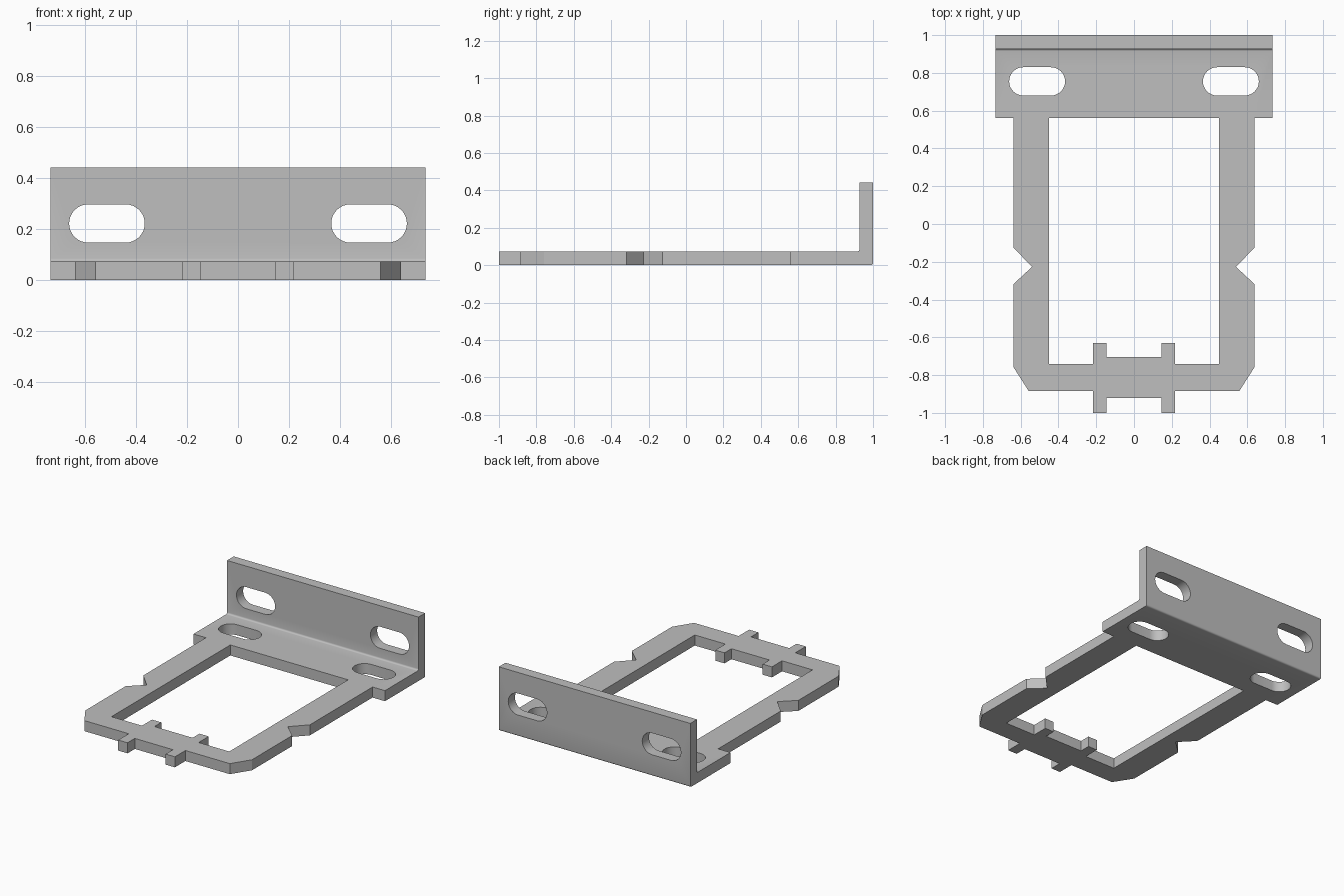
import bpy
import bmesh
import math
from mathutils import Matrix

if "Cube" in bpy.data.objects:
    bpy.data.objects.remove(bpy.data.objects["Cube"], do_unlink=True)

THICK = 0.073
WALL_TOP = 0.442
HALF_WIDTH = 0.733
BEND = 0.012

steel = bpy.data.materials.new("grey metal")
steel.use_nodes = True
GREY = (0.52, 0.52, 0.52, 1)
steel.diffuse_color = GREY
steel.node_tree.nodes["Principled BSDF"].inputs["Base Color"].default_value = GREY


def prism(name, points, low, high, matrix=Matrix()):
    """Extrude a 2D outline along local z, then place it."""
    bm = bmesh.new()
    face = bm.faces.new([bm.verts.new((x, y, low)) for x, y in points])
    new = bmesh.ops.extrude_face_region(bm, geom=[face])["geom"]
    top = [v for v in new if isinstance(v, bmesh.types.BMVert)]
    bmesh.ops.translate(bm, verts=top, vec=(0, 0, high - low))
    bm.transform(matrix)
    bmesh.ops.recalc_face_normals(bm, faces=bm.faces)
    mesh = bpy.data.meshes.new(name)
    bm.to_mesh(mesh)
    bm.free()
    mesh.materials.append(steel)
    obj = bpy.data.objects.new(name, mesh)
    bpy.context.collection.objects.link(obj)
    return obj


def mirrored(half):
    return half + [(-x, y) for x, y in reversed(half)]


def arc(cx, cy, r, start, end, steps):
    angles = [math.radians(start + (end - start) * i / steps) for i in range(steps + 1)]
    return [(cx + r * math.cos(a), cy + r * math.sin(a)) for a in angles]


def slot(cx, cy, half_straight=0.073, r=0.075):
    return (arc(cx + half_straight, cy, r, -90, 90, 16)
            + arc(cx - half_straight, cy, r, 90, 270, 16))


def cut(target, cutter, operation):
    mod = target.modifiers.new(cutter.name, 'BOOLEAN')
    mod.operation = operation
    mod.solver = 'EXACT'
    mod.object = cutter
    cutter.hide_render = True
    cutters.append(cutter)


cutters = []

# Bent sheet: side profile in (y, z), swept along x
wall_y = 1 - THICK
profile = ([(-1.1, 0)]
           + arc(1 - BEND, BEND, BEND, -90, 0, 4)
           + [(1, WALL_TOP), (wall_y, WALL_TOP)]
           + arc(wall_y - BEND, THICK + BEND, BEND, 0, -90, 4)
           + [(-1.1, THICK)])
yz_to_world = Matrix(((0, 0, 1, 0), (1, 0, 0, 0), (0, 1, 0, 0), (0, 0, 0, 1)))
bracket = prism("mounting_bracket", profile, -HALF_WIDTH, HALF_WIDTH, yz_to_world)

# Outer contour: shoulders, side notches, chamfered corners and front tabs
contour = mirrored([(0.9, 1.1), (0.9, 0.56), (0.638, 0.56), (0.638, -0.125),
                    (0.54, -0.227), (0.638, -0.318), (0.638, -0.758),
                    (0.557, -0.885), (0.217, -0.885), (0.217, -1),
                    (0.146, -1), (0.146, -0.92)])
cut(bracket, prism("contour_cutter", contour, -0.2, 0.8), 'INTERSECT')

# Window with two inner tabs
window = mirrored([(0.451, 0.56), (0.451, -0.74), (0.217, -0.74),
                   (0.217, -0.63), (0.146, -0.63), (0.146, -0.705)])
cut(bracket, prism("window_cutter", window, -0.2, 0.2), 'DIFFERENCE')

# Slotted holes in the base and in the upright wall
xz_to_world = Matrix.Rotation(math.pi / 2, 4, 'X')
for side, x in (("left", 0.513), ("right", -0.513)):
    cut(bracket, prism(side + "_base_slot_cutter", slot(x, 0.755), -0.1, 0.12), 'DIFFERENCE')
    cut(bracket, prism(side + "_wall_slot_cutter", slot(x, 0.222), -1.1, -0.87, xz_to_world),
        'DIFFERENCE')

# Apply the cuts and remove the helpers
bpy.ops.object.select_all(action='DESELECT')
bracket.select_set(True)
bpy.context.view_layer.objects.active = bracket
for mod in list(bracket.modifiers):
    bpy.ops.object.modifier_apply(modifier=mod.name)
for helper in cutters:
    bpy.data.objects.remove(helper, do_unlink=True)
bpy.ops.object.shade_smooth_by_angle(angle=math.radians(30))
